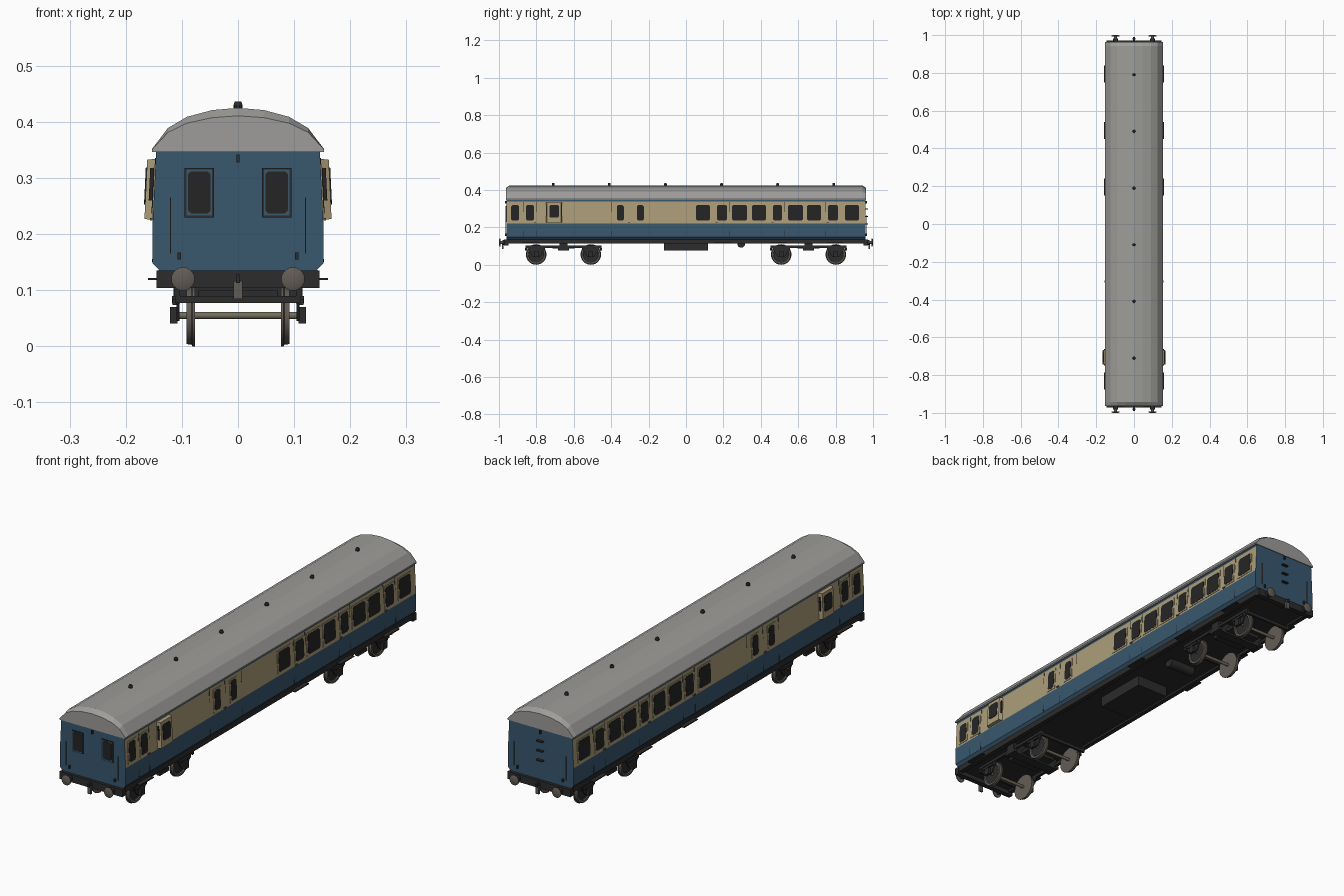
import bpy, bmesh, math

if "Cube" in bpy.data.objects:
    bpy.data.objects.remove(bpy.data.objects["Cube"])


def material(name, rgb):
    m = bpy.data.materials.new(name)
    m.use_nodes = True
    m.diffuse_color = (*rgb, 1)
    bsdf = m.node_tree.nodes["Principled BSDF"]
    bsdf.inputs["Base Color"].default_value = (*rgb, 1)
    bsdf.inputs["Roughness"].default_value = 0.8
    return m


BLUE = material("coach blue", (0.04, 0.095, 0.155))
CREAM = material("cream", (0.42, 0.34, 0.195))
ROOF = material("roof grey", (0.34, 0.335, 0.32))
BLACK = material("underframe black", (0.025, 0.025, 0.026))
GLASS = material("dark glass", (0.018, 0.018, 0.019))
STEEL = material("brown steel", (0.125, 0.108, 0.092))
AXLE = material("axle olive", (0.17, 0.155, 0.105))

END = 0.96       # half length of the body
WAIST = 0.222    # bottom of the cream band


# Mappings from (u, v, depth) to space
def side_x(z):
    return 0.152 - 0.048 * max(0, z - WAIST)


def on_side(s):
    return lambda u, v, d: (s * (side_x(v) + d), u, v)


def on_end(s):
    return lambda u, v, d: (u, s * (END + d), v)


def along_x(u, v, d):
    return d, u, v


def along_y(u, v, d):
    return u, d, v


def along_z(u, v, d):
    return u, v, d


def rect(u0, u1, v0, v1, c=0.0):
    if not c:
        return [(u0, v0), (u1, v0), (u1, v1), (u0, v1)]
    return [(u0 + c, v0), (u1 - c, v0), (u1, v0 + c), (u1, v1 - c),
            (u1 - c, v1), (u0 + c, v1), (u0, v1 - c), (u0, v0 + c)]


def circle(u, v, r, n=20):
    return [(u + r * math.cos(2 * math.pi * i / n), v + r * math.sin(2 * math.pi * i / n))
            for i in range(n)]


class Part:
    def __init__(self, name, *mats, smooth=False):
        self.name, self.mats, self.smooth = name, mats, smooth
        self.bm = bmesh.new()

    def loft(self, rings, place, mat=0):
        """Skin a list of (outline, depth) rings and cap both ends."""
        loops = [[self.bm.verts.new(place(u, v, d)) for u, v in pts] for pts, d in rings]
        n = len(loops[0])
        faces = [self.bm.faces.new(loops[0]), self.bm.faces.new(loops[-1])]
        for a, b in zip(loops, loops[1:]):
            for i in range(n):
                j = (i + 1) % n
                faces.append(self.bm.faces.new((a[i], a[j], b[j], b[i])))
        for f in faces:
            f.material_index = mat

    def prism(self, pts, d0, d1, place, mat=0):
        self.loft([(pts, d0), (pts, d1)], place, mat)

    def box(self, x0, x1, y0, y1, z0, z1):
        self.prism(rect(x0, x1, y0, y1), z0, z1, along_z)

    def done(self, rule=None):
        bmesh.ops.recalc_face_normals(self.bm, faces=self.bm.faces)
        if rule:
            for f in self.bm.faces:
                f.material_index = rule(f)
        mesh = bpy.data.meshes.new(self.name)
        self.bm.to_mesh(mesh)
        self.bm.free()
        for m in self.mats:
            mesh.materials.append(m)
        ob = bpy.data.objects.new(self.name, mesh)
        bpy.context.collection.objects.link(ob)
        if self.smooth:
            bpy.ops.object.select_all(action="DESELECT")
            ob.select_set(True)
            bpy.context.view_layer.objects.active = ob
            bpy.ops.object.shade_smooth_by_angle(angle=math.radians(35))


# Body shell with cream upper panels
half = [(0.137, 0.132), (0.152, 0.148), (0.152, WAIST), (side_x(0.338), 0.338), (0.146, 0.348)]
body = Part("body", BLUE, CREAM)
body.prism(half + [(-x, z) for x, z in reversed(half)], -END, END, along_y)
body.done(lambda f: int(abs(f.normal.x) > 0.9 and WAIST < f.calc_center_median().z < 0.338))

# Roof with sloping ends
arc = [(0.153, 0.346), (0.153, 0.352), (0.125, 0.389), (0.091, 0.409), (0.046, 0.421)]
full = arc + [(0, 0.425)] + [(-x, z) for x, z in reversed(arc)]
low = [(x, 0.346 + (z - 0.346) * 0.82) for x, z in full]
roof = Part("roof", ROOF)
roof.loft([(low, -0.963), (full, -0.943), (full, 0.943), (low, 0.963)], along_y)
roof.done()

vents = Part("roof_vents", BLACK)
for i in range(6):
    y = -0.71 + 0.3 * i
    vents.loft([(circle(0, y, 0.008, 10), 0.42), (circle(0, y, 0.008, 10), 0.43),
                (circle(0, y, 0.006, 10), 0.436)], along_z)
vents.done()

# Side windows: cream frame plate and glass
spans = [(-0.935, -0.893), (-0.856, -0.813), (-0.369, -0.332), (-0.262, -0.225),
         (0.053, 0.128), (0.166, 0.219), (0.246, 0.326), (0.353, 0.428), (0.465, 0.513),
         (0.545, 0.626), (0.647, 0.722), (0.759, 0.813), (0.85, 0.925)]
windows = Part("side_windows", CREAM, GLASS)
doors = Part("door_lines", BLACK)
handles = Part("door_handles", STEEL)
lookout = Part("guard_lookouts", CREAM, GLASS)
for s in (-1, 1):
    side = on_side(s)
    for a, b in spans:
        windows.prism(rect(a - 0.007, b + 0.007, 0.23, 0.325), -0.002, 0.002, side)
        windows.prism(rect(a, b, 0.237, 0.319, 0.007), 0, 0.003, side, 1)
    # Door joints and handles
    for y in (-0.87, -0.8, -0.4, -0.297, -0.19, 0.155, 0.232, 0.452, 0.527, 0.748, 0.826):
        doors.prism(rect(y - 0.001, y + 0.001, 0.15, 0.336), -0.001, 0.001, side)
    for y in (-0.808, -0.305, 0.165, 0.462, 0.758):
        handles.prism(rect(y - 0.006, y + 0.006, 0.224, 0.229), 0, 0.005, side)
    # Projecting lookout with glass on three faces
    lookout.loft([(rect(-0.75, -0.661, 0.225, 0.334), -0.003),
                  (rect(-0.742, -0.669, 0.227, 0.333), 0.015)], side)
    lookout.prism(rect(-0.731, -0.68, 0.253, 0.319, 0.006), 0.014, 0.017, side, 1)
    for y in (-0.7465, -0.6645):
        lookout.prism(rect(y - 0.002, y + 0.002, 0.26, 0.318), 0.002, 0.009, side, 1)
windows.done()
doors.done()
handles.done()
lookout.done()

# Front end windows
front = on_end(-1)
fw = Part("front_windows", BLACK, BLUE, GLASS)
for s in (-1, 1):
    c = s * 0.069
    fw.prism(rect(c - 0.026, c + 0.026, 0.23, 0.318), -0.001, 0.003, front)
    fw.prism(rect(c - 0.023, c + 0.023, 0.233, 0.315), 0, 0.004, front, 1)
    fw.prism(rect(c - 0.02, c + 0.02, 0.237, 0.312, 0.005), 0, 0.005, front, 2)
fw.done()

# End fittings: handrails, lamp brackets, rear steps
rails = Part("end_handrails", STEEL)
brackets = Part("lamp_brackets", BLACK)
for e in (-1, 1):
    end = on_end(e)
    brackets.prism(rect(-0.003, 0.003, 0.328, 0.342), 0, 0.008, end)
    for s in (-1, 1):
        rails.prism(rect(s * 0.12 - 0.001, s * 0.12 + 0.001, 0.165, 0.265), 0.003, 0.006, end)
        brackets.prism(rect(s * 0.105 - 0.003, s * 0.105 + 0.003, 0.155, 0.167), 0, 0.008, end)
rails.done()
brackets.done()
steps = Part("rear_steps", BLACK)
for z in (0.215, 0.255, 0.295):
    steps.prism(rect(-0.014, 0.014, z, z + 0.005), 0, 0.012, on_end(1))
steps.done()

# Underframe: floor, solebars, headstocks, footboards
frame = Part("underframe", BLACK)
frame.box(-0.135, 0.135, -END, END, 0.122, 0.134)
for s in (-1, 1):
    x0, x1 = sorted((s * 0.122, s * 0.142))
    frame.box(x0, x1, -END, END, 0.113, 0.136)
    y0, y1 = sorted((s * 0.95, s * 0.972))
    frame.box(-0.145, 0.145, y0, y1, 0.104, 0.135)
frame.done()
boards = Part("footboards", BLACK)
for s in (-1, 1):
    x0, x1 = sorted((s * 0.138, s * 0.16))
    for y in (-0.83, 0.195, 0.495, 0.795):
        boards.box(x0, x1, y - 0.045, y + 0.045, 0.118, 0.122)
boards.done()
tank = Part("underfloor_box", BLACK)
tank.box(-0.075, 0.075, -0.118, 0.118, 0.077, 0.124)
tank.done()
cyl = Part("brake_cylinder", BLACK, smooth=True)
cyl.prism(circle(0.295, 0.112, 0.021), -0.06, 0.06, along_x)
cyl.done()

# Buffers and couplings
buffers = Part("buffers", STEEL, BLACK, smooth=True)
hooks = Part("couplings", STEEL, BLACK)
for e in (-1, 1):
    end = on_end(e)
    for s in (-1, 1):
        c = s * 0.098
        buffers.prism(circle(c, 0.12, 0.013), 0.01, 0.022, end, 1)
        buffers.prism(circle(c, 0.12, 0.008), 0.02, 0.036, end)
        buffers.loft([(circle(c, 0.12, 0.021), 0.033), (circle(c, 0.12, 0.021), 0.037),
                      (circle(c, 0.12, 0.015), 0.04)], end)
    hooks.prism(rect(-0.004, 0.004, 0.113, 0.128), 0.01, 0.03, end, 1)
    hooks.prism(rect(-0.008, 0.008, 0.084, 0.116), 0.017, 0.025, end)
buffers.done()
hooks.done()

# Bogies: side frames, axle guards, axle boxes, wheels
tyre = [(0.077, 0.055), (0.081, 0.055), (0.083, 0.052), (0.092, 0.051), (0.092, 0.042), (0.086, 0.04)]
bogie = Part("bogie_frames", BLACK)
wheels = Part("wheels", STEEL, BLACK, smooth=True)
axles = Part("axles", AXLE, smooth=True)
for cy in (-0.655, 0.655):
    bogie.box(-0.115, 0.115, cy - 0.022, cy + 0.022, 0.078, 0.124)
    bogie.box(-0.07, 0.07, cy - 0.06, cy + 0.06, 0.086, 0.1)
    for e in (-1, 1):
        bogie.box(-0.112, 0.112, cy + e * 0.2 - 0.005, cy + e * 0.2 + 0.005, 0.077, 0.09)
    for s in (-1, 1):
        bogie.prism(rect(cy - 0.203, cy + 0.203, 0.09, 0.102), s * 0.103, s * 0.113, along_x)
        bogie.prism(rect(cy - 0.03, cy + 0.03, 0.076, 0.09), s * 0.103, s * 0.118, along_x)
    for y in (cy - 0.146, cy + 0.146):
        for s in (-1, 1):
            guard = [(y - 0.05, 0.092), (y - 0.02, 0.045), (y + 0.02, 0.045), (y + 0.05, 0.092)]
            bogie.prism(guard, s * 0.104, s * 0.11, along_x)
            bogie.prism(rect(y - 0.013, y + 0.013, 0.041, 0.07), s * 0.108, s * 0.121, along_x)
            bogie.prism(rect(y - 0.032, y + 0.032, 0.074, 0.084), s * 0.106, s * 0.117, along_x)
            wheels.loft([(circle(y, 0.055, r, 28), s * x) for x, r in tyre], along_x)
            wheels.prism(circle(y, 0.055, 0.039, 28), s * 0.085, s * 0.088, along_x, 1)
        axles.prism(circle(y, 0.055, 0.0065, 12), -0.106, 0.106, along_x)
bogie.done()
wheels.done()
axles.done()
